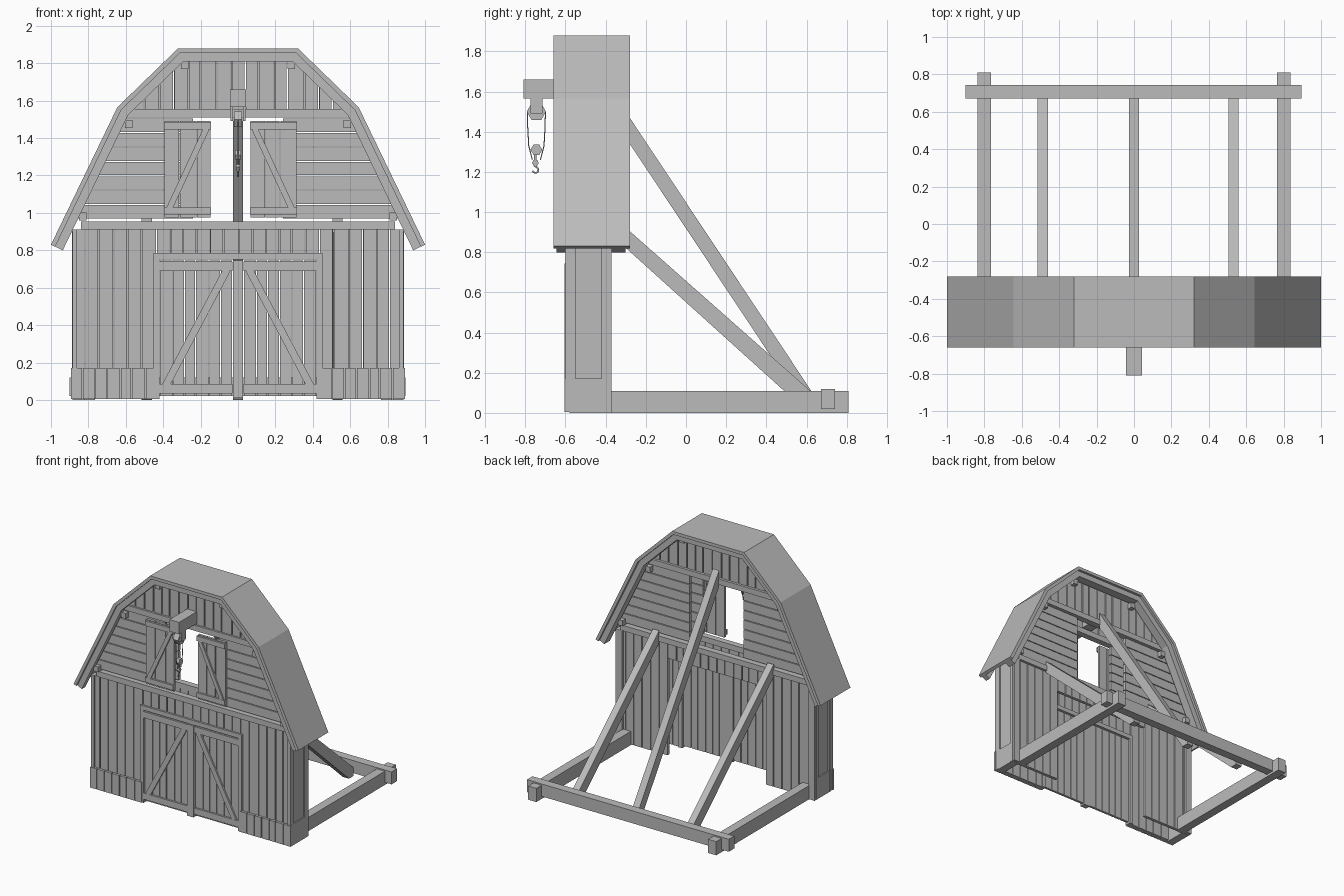
import bpy, bmesh, math, random
from mathutils import Vector, Matrix

random.seed(4)
old = bpy.data.objects.get("Cube")
if old:
    bpy.data.objects.remove(old)

GREY = (0.5, 0.5, 0.5, 1)
mat = bpy.data.materials.new("weathered_grey")
mat.use_nodes = True
mat.diffuse_color = GREY
mat.node_tree.nodes["Principled BSDF"].inputs["Base Color"].default_value = GREY


def finish(name, bm):
    bmesh.ops.recalc_face_normals(bm, faces=bm.faces)
    me = bpy.data.meshes.new(name)
    bm.to_mesh(me)
    bm.free()
    me.materials.append(mat)
    bpy.context.collection.objects.link(bpy.data.objects.new(name, me))


def loft(bm, a, b):
    """Closed solid between two matching outlines of 3D points."""
    a, b = [[bm.verts.new(p) for p in ring] for ring in (a, b)]
    bm.faces.new(a)
    bm.faces.new(b[::-1])
    for i in range(len(a)):
        j = (i + 1) % len(a)
        bm.faces.new((a[i], b[i], b[j], a[j]))


def prism(bm, pts, y0, y1):
    """Extrude an outline in x, z from y0 to y1."""
    loft(bm, [(x, y0, z) for x, z in pts], [(x, y1, z) for x, z in pts])


def box(bm, x0, x1, y0, y1, z0, z1):
    prism(bm, [(x0, z0), (x1, z0), (x1, z1), (x0, z1)], y0, y1)


def side_box(bm, s, x0, x1, *rest):
    """Box on the side s (+1 or -1) of the centre line."""
    box(bm, *sorted((s * x0, s * x1)), *rest)


def bar(bm, a, b, depth, width):
    """Square-ended diagonal batten lying in the x, z plane."""
    a, b = Vector(a), Vector(b)
    d = (b - a).normalized()
    side = Vector((0, 1, 0))
    m = Matrix((d * (b - a).length, side * depth, d.cross(side) * width)).transposed().to_4x4()
    m.translation = (a + b) / 2
    bmesh.ops.create_cube(bm, size=1, matrix=m)


def planks(bm, x0, x1, y0, y1, z0, top, n, gap=0.006):
    """Row of upright boards with slightly uneven widths; top is a function of x."""
    step = (x1 - x0) / n
    cuts = [x0] + [x0 + step * (i + random.uniform(-.1, .1)) for i in range(1, n)] + [x1]
    for l, r in zip(cuts, cuts[1:]):
        l, r = l + gap / 2, r - gap / 2
        prism(bm, [(l, z0), (r, z0), (r, top(r)), (l, top(l))], y0, y1)


def level(z):
    return lambda x: z


# Gambrel roof: outer skin with rafters beneath
half = [(1.0, .83), (.645, 1.565), (.32, 1.88)]
outer = half + [(-x, z) for x, z in reversed(half)]


def inset(pts, d):
    v = [Vector(p) for p in pts]
    normals = []
    for p, q in zip(v, v[1:]):
        t = (q - p).normalized()
        normals.append(Vector((-t.y, t.x)))
    out = []
    for i, p in enumerate(v):
        n1, n2 = normals[max(i - 1, 0)], normals[min(i, len(normals) - 1)]
        out.append(tuple(p + (n1 + n2) * d / (1 + n1.dot(n2))))
    return out


def roof_layer(name, d0, d1, spans):
    bm = bmesh.new()
    a, b = inset(outer, d0), inset(outer, d1)
    for y0, y1 in spans:
        prism(bm, a + b[::-1], y0, y1)
    finish(name, bm)


roof_layer("roof_skin", 0, .025, [(-.66, -.28)])
roof_layer("roof_rafters", .025, .07, [(-.645, -.60), (-.37, -.30)])
inner = inset(outer, .045)[:3]


def roof_top(x):
    _, (x1, z1), (x2, z2) = inner
    x = abs(x)
    return z2 if x < x2 else z2 + (x - x2) / (x1 - x2) * (z1 - z2)


def roof_half_width(z):
    (x0, z0), (x1, z1), _ = inner
    return x0 + (z - z0) / (z1 - z0) * (x1 - x0)


bm = bmesh.new()
for s in (-1, 1):
    for x, z in ((.285, 1.79), (.585, 1.475), (.83, .98)):
        side_box(bm, s, x - .02, x + .02, -.62, -.35, z - .022, z + .022)
finish("roof_purlins", bm)

# Two skins of boards, one on each face of the thick wall
ROWS = 7
PITCH = (1.51 - .97) / ROWS
for label, y0, y1, beam0, beam1 in (("front", -.585, -.56, -.60, -.55),
                                    ("back", -.415, -.39, -.42, -.37)):
    bm = bmesh.new()
    for s in (-1, 1):
        planks(bm, *sorted((s * .435, s * .89)), y0, y1, .005, level(.91), 6)
    planks(bm, -.435, .435, y0, y1, .785, level(.91), 12)
    finish(label + "_lower_boards", bm)

    bm = bmesh.new()
    planks(bm, -.58, .58, y0, y1, 1.555, roof_top, 15, .008)
    finish(label + "_gable_top_boards", bm)

    bm = bmesh.new()
    for s in (-1, 1):
        for i in range(ROWS):
            z0 = .97 + i * PITCH
            z1 = z0 + PITCH - .006
            prism(bm, [(s * .24, z0), (s * roof_half_width(z0), z0),
                       (s * roof_half_width(z1), z1), (s * .24, z1)], y0, y1)
    finish(label + "_gable_cladding", bm)

    bm = bmesh.new()
    box(bm, -.84, .84, beam0, beam1, .91, .955)
    box(bm, -.62, .62, beam0, beam1, 1.51, 1.555)
    finish(label + "_wall_beams", bm)

# Wall ends: corner boards, recessed post and sill
bm = bmesh.new()
for s in (-1, 1):
    side_box(bm, s, .83, .885, -.39, -.37, 0, .91)
    side_box(bm, s, .86, .885, -.60, -.55, .17, .91)
    side_box(bm, s, .86, .885, -.42, -.37, 0, .91)
    side_box(bm, s, .82, .875, -.55, -.42, .17, .91)
    side_box(bm, s, .82, .885, -.58, -.40, 0, .17)
finish("wall_ends", bm)

bm = bmesh.new()
for s in (-1, 1):
    planks(bm, *sorted((s * .43, s * .895)), -.605, -.585, .005, level(.17), 7)
finish("base_boards", bm)

# Double doors in a frame
bm = bmesh.new()
for s in (-1, 1):
    side_box(bm, s, .42, .452, -.60, -.55, .005, .785)
box(bm, -.42, .42, -.60, -.55, .75, .785)
finish("door_frame", bm)


def braced_leaf(name, x0, x1, z0, z1, count, rail, lean, y):
    bm = bmesh.new()
    planks(bm, x0, x1, y, y + .02, z0, level(z1), count, .005)
    for z in (z0 + .015, z1 - rail - .005):
        box(bm, x0, x1, y - .015, y, z, z + rail)
    m, w = (x0 + x1) / 2, (x1 - x0) / 2 - rail * .6
    bar(bm, (m - lean * w, y - .007, z0 + rail), (m + lean * w, y - .007, z1 - rail),
        .013, rail * .8)
    finish(name, bm)


braced_leaf("door_right", -.42, -.03, .02, .745, 6, .05, 1, -.585)
braced_leaf("door_left", .03, .42, .02, .745, 6, .05, -1, -.585)
braced_leaf("shutter_right", -.395, -.145, .975, 1.49, 3, .04, 1, -.605)
braced_leaf("shutter_left", .065, .315, .975, 1.49, 3, .04, -1, -.605)
bm = bmesh.new()
box(bm, -.028, .028, -.605, -.56, .01, .745)
finish("door_centre_strip", bm)

# Ground frame and raking supports behind the wall
bm = bmesh.new()
for s in (-1, 1):
    side_box(bm, s, .764, .836, -.40, .81, 0, .11)
box(bm, -.9, .895, .672, .742, .02, .12)
finish("ground_frame", bm)


def support(bm, x, z_top, z_low, z_foot):
    """Raking timber cut upright at the wall and level on the ground."""
    pts = [(-.38, z_top), (.67, z_foot), (.67, 0), (.61, 0), (-.38, z_low)]
    loft(bm, *[[(x + o, y, z) for y, z in pts] for o in (-.028, .028)])


bm = bmesh.new()
support(bm, 0, 1.62, 1.49, .04)
for x in (-.487, .532):
    support(bm, x, .993, .894, .065)
finish("raking_supports", bm)

# Hoist beam, pulleys, ropes and hook
bm = bmesh.new()
box(bm, -.043, .043, -.81, -.42, 1.565, 1.66)
finish("hoist_beam", bm)

bm = bmesh.new()
for s in (-1, 1):
    side_box(bm, s, .027, .039, -.775, -.715, 1.49, 1.57)
finish("hoist_bracket", bm)


def wheel(name, y, z, r, thick):
    bm = bmesh.new()
    m = Matrix.Translation((0, y, z)) @ Matrix.Rotation(math.pi / 2, 4, 'Y')
    bmesh.ops.create_cone(bm, cap_ends=True, segments=6, radius1=r, radius2=r,
                          depth=thick, matrix=m)
    finish(name, bm)


wheel("upper_pulley", -.745, 1.50, .048, .045)
wheel("lower_pulley", -.745, 1.31, .029, .03)
wheel("hook_swivel", -.75, 1.245, .017, .02)


def cord(name, pts, r):
    cu = bpy.data.curves.new(name, 'CURVE')
    cu.dimensions = '3D'
    cu.bevel_depth = r
    cu.bevel_resolution = 1
    cu.use_fill_caps = True
    sp = cu.splines.new('POLY')
    sp.points.add(len(pts) - 1)
    for p, (y, z) in zip(sp.points, pts):
        p.co = (0, y, z, 1)
    cu.materials.append(mat)
    bpy.context.collection.objects.link(bpy.data.objects.new(name, cu))


for s, label in ((-1, "front"), (1, "back")):
    cord("rope_" + label, [(-.745 + s * .045, 1.50), (-.745 + s * .043, 1.42),
                           (-.745 + s * .038, 1.33), (-.745 + s * .02, 1.26)], .003)
cord("hook_shank", [(-.75, 1.30), (-.75, 1.225)], .007)
cord("hook", [(-.75 + .015 * math.sin(t * .55), 1.21 + .015 * math.cos(t * .55))
              for t in range(9)], .005)
